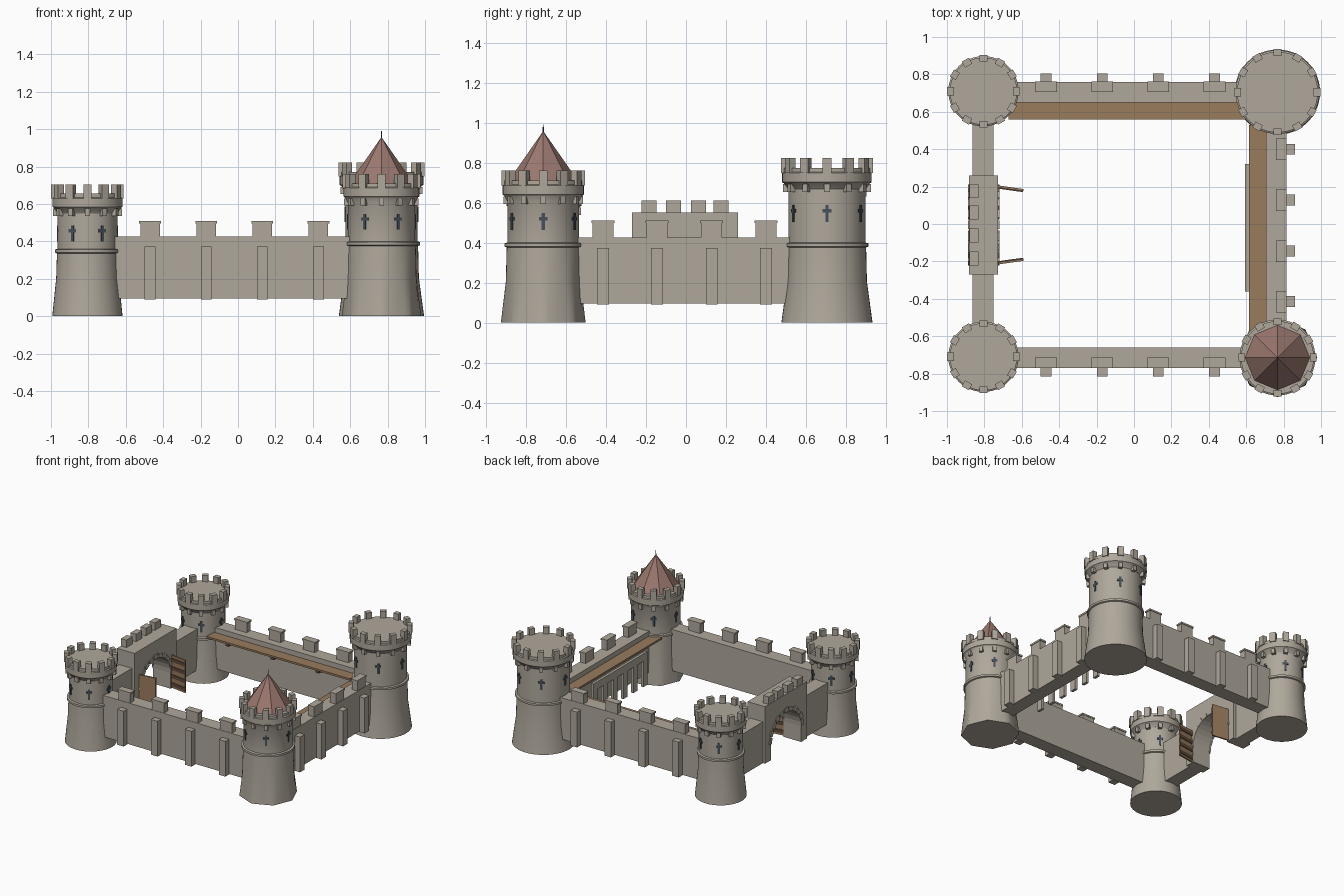
import bpy, bmesh, math
from mathutils import Matrix, Vector

if "Cube" in bpy.data.objects:
    bpy.data.objects.remove(bpy.data.objects["Cube"])


def material(name, rgb):
    m = bpy.data.materials.new(name)
    m.use_nodes = True
    m.diffuse_color = (*rgb, 1)
    m.node_tree.nodes["Principled BSDF"].inputs["Base Color"].default_value = (*rgb, 1)
    return m


STONE = material("stone", (0.43, 0.39, 0.33))
WOOD = material("wood", (0.32, 0.2, 0.11))
DARK_WOOD = material("dark wood", (0.11, 0.07, 0.045))
TILE = material("roof tile", (0.33, 0.19, 0.16))
SLIT = material("window slate", (0.06, 0.08, 0.1))


def finish(name, bm, mat, smooth=False):
    bmesh.ops.recalc_face_normals(bm, faces=bm.faces)
    mesh = bpy.data.meshes.new(name)
    bm.to_mesh(mesh)
    bm.free()
    mesh.materials.append(mat)
    ob = bpy.data.objects.new(name, mesh)
    bpy.context.collection.objects.link(ob)
    if smooth:
        bpy.ops.object.select_all(action="DESELECT")
        ob.select_set(True)
        bpy.context.view_layer.objects.active = ob
        bpy.ops.object.shade_smooth_by_angle(angle=math.radians(30))
    return ob


def add_box(bm, x0, x1, y0, y1, z0, z1, frame=Matrix()):
    mid = Vector((x0 + x1, y0 + y1, z0 + z1)) / 2
    size = Matrix.Diagonal((x1 - x0, y1 - y0, z1 - z0, 1))
    bmesh.ops.create_cube(bm, size=1, matrix=frame @ Matrix.Translation(mid) @ size)


def box(name, mat, *dims, frame=Matrix()):
    bm = bmesh.new()
    add_box(bm, *dims, frame=frame)
    return finish(name, bm, mat)


def turned(name, mat, x, y, profile, sides=48, octagon_base=False):
    """Revolve (radius, height) pairs into a capped solid."""
    bm = bmesh.new()
    rings = []
    for level, (r, z) in enumerate(profile):
        ring = []
        for i in range(sides):
            a = math.tau * i / sides
            rr = r
            if octagon_base and level == 0:
                rr *= math.cos(math.pi / 8) / math.cos(a % (math.pi / 4) - math.pi / 8)
            ring.append(bm.verts.new((x + rr * math.cos(a), y + rr * math.sin(a), z)))
        rings.append(ring)
    for lo, hi in zip(rings, rings[1:]):
        for i in range(sides):
            j = (i + 1) % sides
            bm.faces.new((lo[i], lo[j], hi[j], hi[i]))
    bm.faces.new(rings[0])
    bm.faces.new(rings[-1])
    return finish(name, bm, mat, smooth=True)


def tower(name, x, y, base, body, top, rim, ring_z, slit_z, octagon=False):
    # Shaft with flared foot, string course and overhanging crown
    neck = body - 0.007
    turned(name + "_shaft", STONE, x, y, [
        (base, 0), (body, 0.205), (body - 0.004, ring_z - 0.012),
        (body + 0.007, ring_z - 0.008), (body + 0.007, ring_z + 0.008),
        (neck, ring_z + 0.012), (neck, top - 0.155), (rim - 0.008, top - 0.125),
        (rim, top - 0.12), (rim, top - 0.075), (rim - 0.008, top - 0.07),
        (rim - 0.008, top - 0.05)], octagon_base=octagon)
    battlements, corbels, slits = bmesh.new(), bmesh.new(), bmesh.new()
    for i in range(12):
        frame = Matrix.Translation((x, y, 0)) @ Matrix.Rotation(math.tau * i / 12, 4, "Z")
        add_box(battlements, rim - 0.03, rim + 0.006, -0.022, 0.022, top - 0.075, top, frame)
        add_box(corbels, neck - 0.01, rim - 0.004, -0.014, 0.014, top - 0.168, top - 0.13, frame)
        if i % 2 == 0:
            add_box(slits, neck - 0.004, neck + 0.004, -0.008, 0.008, slit_z - 0.042, slit_z + 0.042, frame)
            add_box(slits, neck - 0.004, neck + 0.003, -0.022, 0.022, slit_z + 0.006, slit_z + 0.024, frame)
    finish(name + "_battlements", battlements, STONE)
    finish(name + "_corbels", corbels, STONE)
    finish(name + "_arrow_slits", slits, SLIT)


tower("front_gate_tower", -0.805, -0.71, 0.188, 0.167, 0.705, 0.188, 0.348, 0.442)
tower("back_gate_tower", -0.805, 0.71, 0.188, 0.167, 0.705, 0.188, 0.348, 0.442)
tower("great_tower", 0.767, 0.705, 0.228, 0.2, 0.822, 0.224, 0.388, 0.545)
tower("roofed_tower", 0.767, -0.714, 0.212, 0.187, 0.76, 0.203, 0.388, 0.505, True)

# Conical roof with finial
bm = bmesh.new()
bmesh.ops.create_cone(bm, cap_ends=True, segments=8, radius1=0.18, radius2=0.002, depth=0.255,
                      matrix=Matrix.Translation((0.767, -0.714, 0.8275)))
finish("tower_roof", bm, TILE)
turned("roof_finial", SLIT, 0.767, -0.714, [(0.004, 0.94), (0.002, 0.99)], 8)


def wall(name, frame, start, end, stations):
    # Local x runs along the wall, local -y is the outer side
    box(name, STONE, start, end, -0.055, 0.055, 0.095, 0.425, frame=frame)
    merlons, buttresses = bmesh.new(), bmesh.new()
    for s in stations:
        add_box(merlons, s - 0.052, s + 0.052, -0.052, -0.003, 0.42, 0.5, frame)
        add_box(merlons, s - 0.058, s + 0.058, -0.056, 0.0, 0.497, 0.51, frame)
        add_box(buttresses, s - 0.029, s + 0.029, -0.1, -0.05, 0.09, 0.372, frame)
    finish(name + "_merlons", merlons, STONE)
    finish(name + "_buttresses", buttresses, STONE)


STATIONS = (-0.47, -0.17, 0.13, 0.43)
flip = Matrix.Diagonal((1, -1, 1, 1))
wall("front_wall", Matrix.Translation((0, -0.715, 0)), -0.7, 0.65, STATIONS)
wall("back_wall", Matrix.Translation((0, 0.705, 0)) @ flip, -0.7, 0.62, STATIONS)
wall("side_wall", Matrix.Translation((0.76, 0, 0)) @ Matrix.Rotation(math.pi / 2, 4, "Z"),
     -0.6, 0.56, (-0.415, -0.145, 0.128, 0.4))

# Wooden walkways behind the back and side walls
box("back_walkway", WOOD, -0.67, 0.6, 0.56, 0.652, 0.37, 0.385)
box("side_walkway", WOOD, 0.615, 0.707, -0.57, 0.53, 0.37, 0.385)
bm = bmesh.new()
for s in (-0.5, -0.1, 0.3):
    add_box(bm, s - 0.015, s + 0.015, 0.575, 0.652, 0.345, 0.37)
finish("back_walkway_brackets", bm, DARK_WOOD)

# Stone arcade under the side walkway
bm = bmesh.new()
add_box(bm, 0.594, 0.616, -0.36, 0.32, 0.3, 0.36)
for i in range(6):
    y = -0.335 + i * 0.126
    add_box(bm, 0.594, 0.616, y - 0.025, y + 0.025, 0.095, 0.3)
finish("walkway_arcade", bm, STONE)

# Gate walls and gatehouse with an arched passage
for name, y0, y1 in (("front_gate_wall", -0.6, -0.26), ("back_gate_wall", 0.25, 0.6)):
    box(name, STONE, -0.863, -0.75, y0, y1, 0.095, 0.425)

ARCH_Z, ARCH_R, GATE_Y = 0.22, 0.19, -0.005
outline = [(GATE_Y + ARCH_R, 0.095), (0.26, 0.095), (0.26, 0.55), (-0.27, 0.55), (-0.27, 0.095),
           (GATE_Y - ARCH_R, 0.095)]
for i in range(17):
    a = math.pi * (1 - i / 16)
    outline.append((GATE_Y + ARCH_R * math.cos(a), ARCH_Z + ARCH_R * math.sin(a)))
bm = bmesh.new()
face = bm.faces.new([bm.verts.new((-0.882, y, z)) for y, z in outline])
made = bmesh.ops.extrude_face_region(bm, geom=[face])["geom"]
bmesh.ops.translate(bm, vec=(0.156, 0, 0), verts=[v for v in made if isinstance(v, bmesh.types.BMVert)])
finish("gatehouse", bm, STONE)

bm = bmesh.new()
for y in (-0.185, -0.062, 0.062, 0.175):
    add_box(bm, -0.88, -0.832, y - 0.037, y + 0.037, 0.545, 0.61)
finish("gatehouse_merlons", bm, STONE)

# Arch stones on both faces of the gatehouse
bm = bmesh.new()
for x in (-0.882, -0.726):
    for i in range(11):
        frame = (Matrix.Translation((x, GATE_Y, ARCH_Z))
                 @ Matrix.Rotation(math.pi * (i + 0.5) / 11, 4, "X"))
        long = 0.008 if i % 2 else 0.0
        add_box(bm, -0.006, 0.006, ARCH_R - 0.004, ARCH_R + 0.025 + long, -0.023, 0.023, frame)
finish("arch_stones", bm, STONE)

# Open gate doors with bands on the passage side
for name, side in (("front_gate_door", -1), ("back_gate_door", 1)):
    frame = (Matrix.Translation((-0.725, GATE_Y + side * 0.205, 0))
             @ Matrix.Rotation(-side * 0.14, 4, "Z") @ Matrix.Diagonal((1, side, 1, 1)))
    box(name, WOOD, 0, 0.135, -0.006, 0.006, 0.1, 0.36, frame=frame)
    bm = bmesh.new()
    for z in (0.13, 0.195, 0.26, 0.325):
        add_box(bm, 0.002, 0.133, -0.011, -0.005, z - 0.014, z + 0.014, frame)
    finish(name + "_bands", bm, DARK_WOOD)
